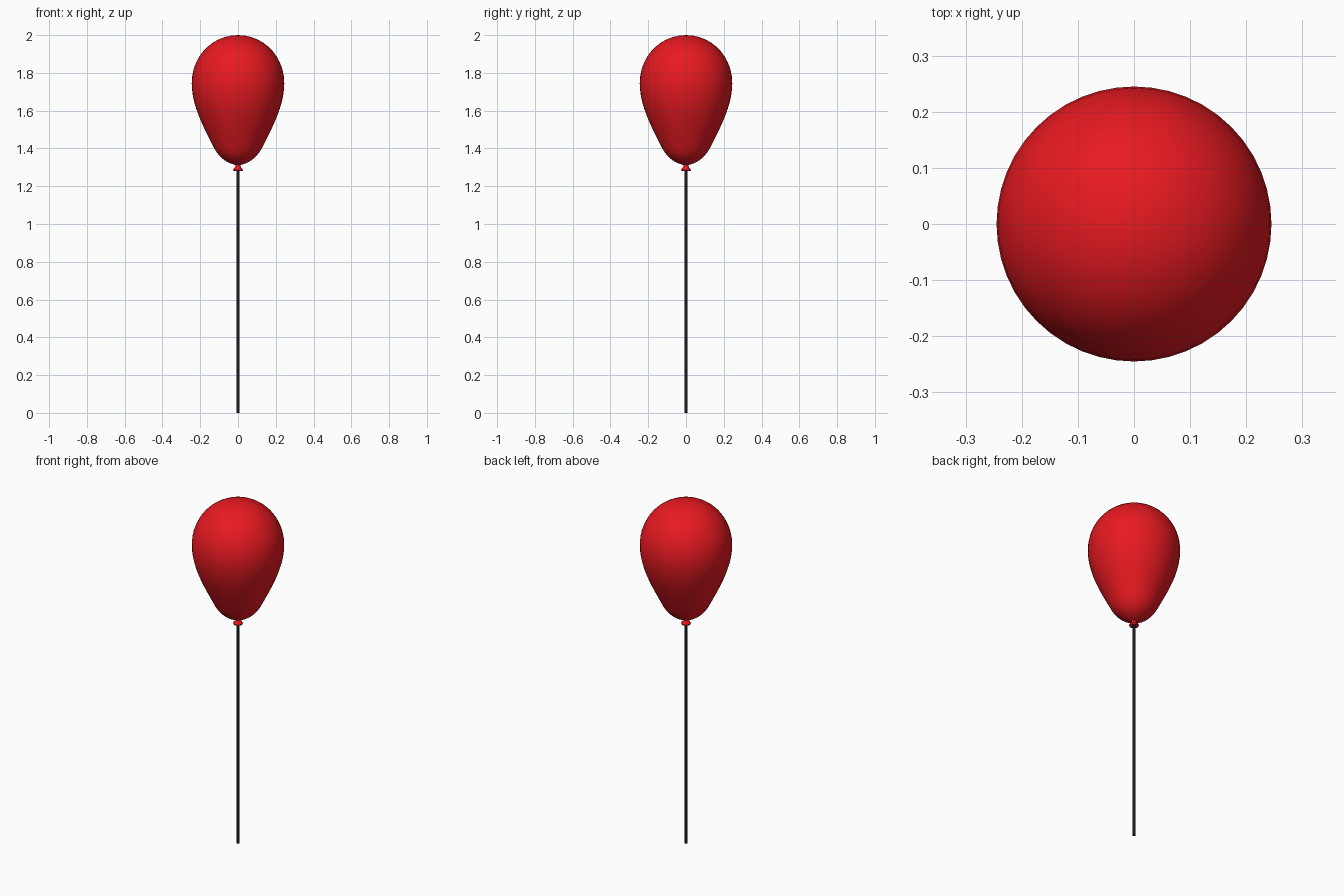
import bpy, bmesh, math
from mathutils import Vector
from mathutils.geometry import interpolate_bezier

if "Cube" in bpy.data.objects:
    bpy.data.objects.remove(bpy.data.objects["Cube"])


def material(name, color):
    m = bpy.data.materials.new(name)
    m.diffuse_color = color
    m.use_nodes = True
    m.node_tree.nodes["Principled BSDF"].inputs["Base Color"].default_value = m.diffuse_color
    return m


def lathe(name, profile, segments, mat, angle):
    """Spin an (r, z) profile around the z axis."""
    bm = bmesh.new()
    verts = [bm.verts.new((r, 0, z)) for r, z in profile]
    edges = [bm.edges.new(pair) for pair in zip(verts, verts[1:])]
    bmesh.ops.spin(bm, geom=verts + edges, cent=(0, 0, 0), axis=(0, 0, 1),
                   angle=2 * math.pi, steps=segments, use_duplicate=False)
    bmesh.ops.remove_doubles(bm, verts=bm.verts, dist=0.0002)
    bmesh.ops.recalc_face_normals(bm, faces=bm.faces)
    mesh = bpy.data.meshes.new(name)
    bm.to_mesh(mesh)
    bm.free()
    mesh.materials.append(mat)
    obj = bpy.data.objects.new(name, mesh)
    bpy.context.collection.objects.link(obj)
    bpy.ops.object.select_all(action='DESELECT')
    obj.select_set(True)
    bpy.context.view_layer.objects.active = obj
    bpy.ops.object.shade_smooth_by_angle(angle=math.radians(angle))
    return obj


def bezier_profile(spans, count):
    points = []
    for span in spans:
        part = interpolate_bezier(*[Vector((r, z, 0)) for r, z in span], count)
        points += [(p.x, p.y) for p in part[bool(points):]]
    return points


red = material("red_rubber", (0.8, 0.01, 0.015, 1))
black = material("black_string", (0.01, 0.01, 0.01, 1))

# Balloon body: round dome, tapering sides, rounded underside
body = bezier_profile([
    [(0, 2.0), (0.135, 2.0), (0.245, 1.89), (0.245, 1.745)],
    [(0.245, 1.745), (0.245, 1.62), (0.175, 1.5), (0.128, 1.405)],
    [(0.128, 1.405), (0.103, 1.355), (0.065, 1.325), (0.012, 1.312)],
], 12)
lathe("balloon", body + [(0, 1.31)], 48, red, 60)

# Flared knot under the balloon
lathe("knot", [(0, 1.318), (0.012, 1.315), (0.013, 1.306), (0.02, 1.296),
               (0.026, 1.287), (0.024, 1.281), (0, 1.283)], 24, red, 50)

# Straight string down to the ground
lathe("string", [(0, 1.29), (0.008, 1.29), (0.008, 0), (0, 0)], 12, black, 40)
